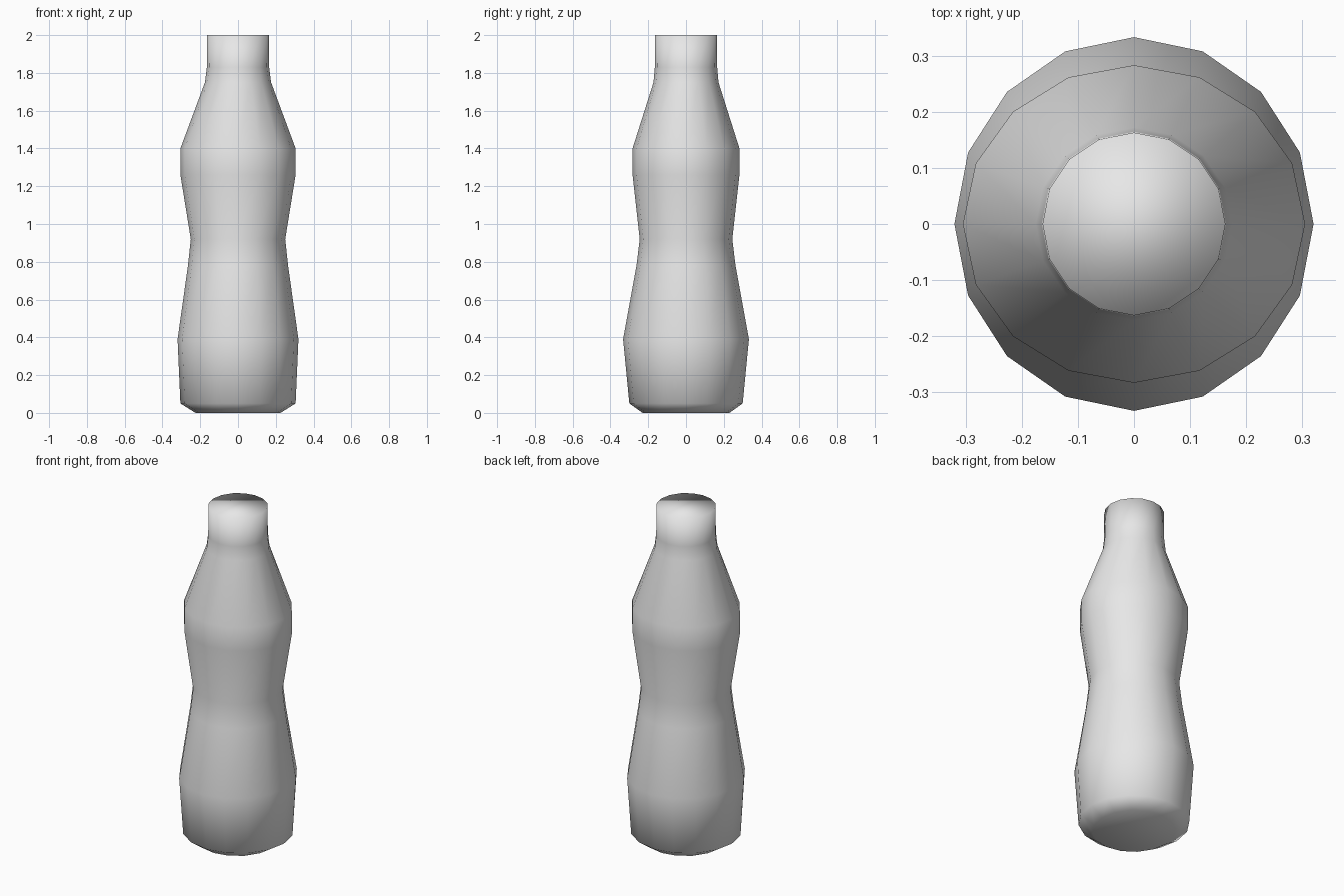
import bpy
import bmesh
from math import cos, sin, pi

cube = bpy.data.objects.get("Cube")
if cube:
    bpy.data.objects.remove(cube, do_unlink=True)

SIDES = 16

# Bottle profile from base to mouth: half width, half depth, height
PROFILE = [
    (0.225, 0.23, 0.0),
    (0.305, 0.30, 0.05),
    (0.32, 0.333, 0.39),
    (0.265, 0.262, 0.78),
    (0.25, 0.245, 0.92),
    (0.305, 0.283, 1.26),
    (0.305, 0.283, 1.40),
    (0.175, 0.172, 1.75),
    (0.165, 0.165, 1.83),
    (0.163, 0.163, 2.0),
]


def make_material(name, color):
    mat = bpy.data.materials.new(name)
    mat.use_nodes = True
    mat.diffuse_color = color
    for node in mat.node_tree.nodes:
        if node.type == 'BSDF_PRINCIPLED':
            node.inputs["Base Color"].default_value = color
    return mat


def loft_rings(name, profile, mat):
    """Skin elliptical rings into a closed, smooth-shaded body."""
    bm = bmesh.new()
    angles = [2 * pi * i / SIDES for i in range(SIDES)]
    rings = [[bm.verts.new((rx * cos(a), ry * sin(a), z)) for a in angles]
             for rx, ry, z in profile]
    for low, high in zip(rings, rings[1:]):
        for i in range(SIDES):
            j = (i + 1) % SIDES
            bm.faces.new((low[i], low[j], high[j], high[i]))
    # Flat base and closed mouth
    bm.faces.new(rings[0][::-1])
    bm.faces.new(rings[-1])
    for face in bm.faces:
        face.smooth = True
    mesh = bpy.data.meshes.new(name)
    bm.to_mesh(mesh)
    bm.free()
    mesh.materials.append(mat)
    obj = bpy.data.objects.new(name, mesh)
    bpy.context.collection.objects.link(obj)
    return obj


light_grey = make_material("light_grey", (0.8, 0.8, 0.8, 1.0))
loft_rings("bottle_body", PROFILE, light_grey)
